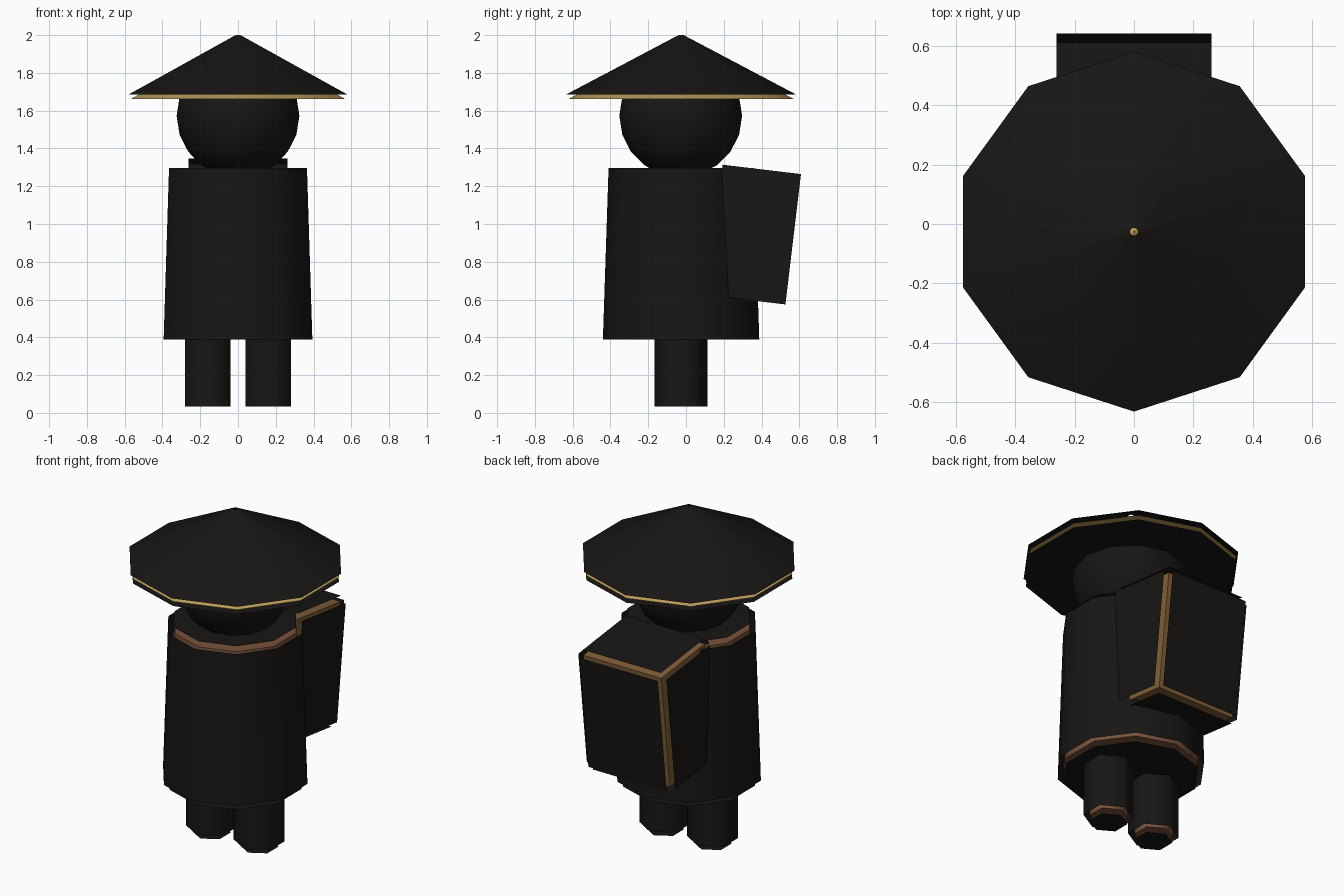
import bpy, bmesh, math
from mathutils import Matrix, Vector

if "Cube" in bpy.data.objects:
    bpy.data.objects.remove(bpy.data.objects["Cube"])

CY = -0.026  # y of the figure's axis


def material(name, rgb):
    m = bpy.data.materials.new(name)
    m.diffuse_color = (*rgb, 1)
    m.use_nodes = True
    m.node_tree.nodes["Principled BSDF"].inputs["Base Color"].default_value = m.diffuse_color
    return m


black = material("outline_black", (0.009, 0.008, 0.007))
gold = material("straw", (0.48, 0.33, 0.10))
brown = material("robe_brown", (0.19, 0.085, 0.045))
tan = material("pack_tan", (0.22, 0.115, 0.04))
skin = material("skin", (0.5, 0.3, 0.18))


def add(name, bm, mat, place):
    me = bpy.data.meshes.new(name)
    bm.to_mesh(me)
    me.materials.append(mat)
    ob = bpy.data.objects.new(name, me)
    ob.matrix_world = place
    bpy.context.collection.objects.link(ob)


def part(name, bm, mat, place, d, hard="caps"):
    """Coloured core plus an outline shell whose hard-edged faces drift apart."""
    bm.normal_update()
    bmesh.ops.delete(bm, geom=[f for f in bm.faces if f.calc_area() < 1e-4],
                     context='FACES_ONLY')
    bm.normal_update()

    def is_cap(f):
        return abs(f.normal.z) > 0.99

    sharp = []
    for f in bm.faces:
        f.smooth = hard == "none" or (hard == "caps" and not is_cap(f))
    for e in bm.edges:
        if hard == "all" or (hard == "caps" and any(is_cap(f) for f in e.link_faces)):
            e.smooth = False
            sharp.append(e)
    add(name, bm, mat, place)
    if sharp:
        bmesh.ops.split_edges(bm, edges=sharp)
    bm.normal_update()
    moves = [(v, v.normal.copy()) for v in bm.verts]
    for v, n in moves:
        v.co += n * d
    add(name + "_outline", bm, black, place)
    bm.free()


def frustum(name, mat, sides, r1, r2, z1, z2, x=0, d=0.034):
    bm = bmesh.new()
    bmesh.ops.create_cone(bm, cap_ends=True, segments=sides, radius1=r1,
                          radius2=r2, depth=z2 - z1)
    part(name, bm, mat, Matrix.Translation((x, CY, (z1 + z2) / 2)), d)


# straw hat, robe and legs
frustum("hat", gold, 10, 0.594, 0.001, 1.663, 1.976, d=0.027)
frustum("robe", brown, 10, 0.380, 0.350, 0.388, 1.295)
for side, x in (("left", 0.16), ("right", -0.16)):
    frustum(side + "_leg", brown, 6, 0.106, 0.106, 0.034, 0.43, x)

# head
bm = bmesh.new()
bmesh.ops.create_uvsphere(bm, u_segments=12, v_segments=10, radius=0.292)
part("head", bm, skin, Matrix.Translation((0, CY - 0.002, 1.573)), 0.033, "none")

# tilted backpack box
bm = bmesh.new()
bmesh.ops.create_cube(bm, size=1, matrix=Matrix.Diagonal((0.522, 0.418, 0.695, 1)))
part("backpack", bm, tan, Matrix.Translation((0, 0.360, 0.944))
     @ Matrix.Rotation(math.radians(-6.8), 4, 'X'), 0.034, "all")
